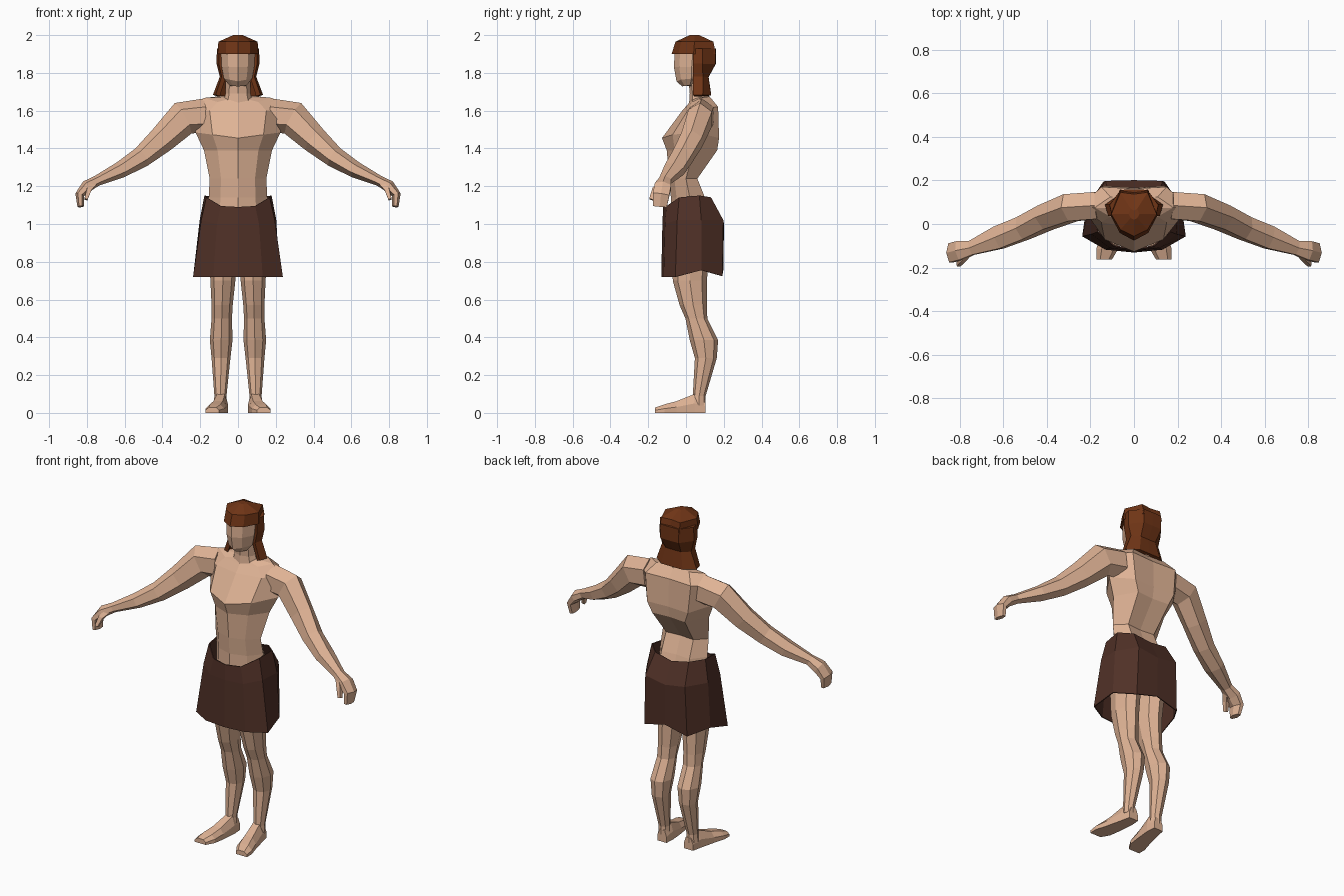
import bpy, bmesh, math
from mathutils import Vector

if "Cube" in bpy.data.objects:
    bpy.data.objects.remove(bpy.data.objects["Cube"])


def material(name, rgb):
    m = bpy.data.materials.new(name)
    m.diffuse_color = (*rgb, 1)
    m.use_nodes = True
    m.node_tree.nodes["Principled BSDF"].inputs["Base Color"].default_value = m.diffuse_color
    return m


SKIN = material("skin", (0.74, 0.45, 0.30))
HAIR = material("hair", (0.16, 0.035, 0.008))
CLOTH = material("cloth", (0.08, 0.03, 0.02))


def loft(name, rings, mat, closed=True, caps=True, mirror=False, thick=0):
    """Skin a list of equal-length point rings with flat faces."""
    bm = bmesh.new()
    vs = [[bm.verts.new(p) for p in r] for r in rings]
    n = len(vs[0])
    for a, b in zip(vs, vs[1:]):
        for i in range(n if closed else n - 1):
            j = (i + 1) % n
            bm.faces.new((a[i], a[j], b[j], b[i]))
    if caps:
        bm.faces.new(vs[0])
        bm.faces.new(vs[-1])
    bmesh.ops.recalc_face_normals(bm, faces=bm.faces)
    me = bpy.data.meshes.new(name)
    bm.to_mesh(me)
    bm.free()
    me.materials.append(mat)
    ob = bpy.data.objects.new(name, me)
    bpy.context.collection.objects.link(ob)
    if mirror:
        ob.modifiers.new("mirror", 'MIRROR').use_mirror_merge = False
    if thick:
        s = ob.modifiers.new("thickness", 'SOLIDIFY')
        s.thickness, s.offset = thick, 0
    return ob


def symmetric(half):
    """Complete a half outline across x = 0."""
    return half + [(-x, y, z) for x, y, z in reversed(half) if x > 0]


def body_ring(z, w, yf, ys, yb, dz=0, zb=None):
    """Eight-sided slice: front ridge, sides, flat back."""
    zb = z if zb is None else zb
    return symmetric([(0, yf, z), (w * .6, yf + .3 * (ys - yf), z + dz * .6),
                      (w, ys, (z + zb) / 2 + dz), (w * .6, yb, zb), (0, yb - .008, zb)])


def oval(x, y, z, rx, ry, n=8):
    return [(x + rx * math.cos(2 * math.pi * i / n),
             y + ry * math.sin(2 * math.pi * i / n), z) for i in range(n)]


def limb(path, n=6):
    """Rings square to a path of (x, y, z, depth radius, height radius)."""
    pts = [Vector(p[:3]) for p in path]
    rings = []
    for i, p in enumerate(path):
        t = (pts[min(i + 1, len(pts) - 1)] - pts[max(i - 1, 0)]).normalized()
        u = (Vector((0, 1, 0)) - t * t.y).normalized()
        v = t.cross(u)
        angles = [2 * math.pi * (k + .5) / n for k in range(n)]
        rings.append([pts[i] + u * p[3] * 1.1 * math.cos(a) + v * p[4] * math.sin(a)
                      for a in angles])
    return rings


# Torso with chest ridge, narrow waist and wide shoulders
loft("torso", [body_ring(*r) for r in (
    (0.98, .165, -.08, .03, .15),
    (1.14, .155, -.08, .02, .10),
    (1.24, .15, -.088, .0, .06),
    (1.39, .18, -.102, .04, .165),
    (1.455, .225, -.127, .06, .175, .03),
    (1.60, .25, -.02, .075, .17, .0, 1.62),
    (1.64, .18, .015, .075, .125, .01, 1.675),
    (1.66, .085, .025, .07, .11, .0, 1.68))], SKIN)

# Neck and head
loft("neck", [oval(0, .07, 1.62, .085, .055), oval(0, .07, 1.69, .066, .05),
              oval(0, .06, 1.80, .064, .05)], SKIN)
loft("head", [body_ring(*r) for r in (
    (1.728, .045, -.02, .02, .05, .005),
    (1.755, .075, -.05, .03, .08, .015),
    (1.83, .086, -.064, .03, .12),
    (1.95, .092, -.058, .04, .14))], SKIN)

# Hair: skull cap and flared curtain round the back
loft("hair_cap", [body_ring(*r) for r in (
    (1.90, .108, -.076, .04, .158),
    (1.965, .104, -.056, .045, .145),
    (2.0, .025, .02, .045, .07))], HAIR)
loft("hair_back", [symmetric([(w * .88, .04, z), (w, .085, z), (w * .55, yb, z), (0, yb, z)])
                   for z, w, yb in ((1.93, .10, .146), (1.85, .102, .146), (1.78, .085, .108),
                                    (1.68, .122, .122))],
     HAIR, closed=False, caps=False, thick=.024)

# Arm, flowing into a drooping mitten hand
loft("arm", limb([(.17, .085, 1.575, .065, .09), (.29, .075, 1.56, .066, .092),
                  (.405, .03, 1.445, .06, .072), (.51, -.02, 1.355, .056, .056),
                  (.62, -.062, 1.288, .055, .044), (.745, -.11, 1.23, .034, .028),
                  (.80, -.122, 1.20, .046, .032), (.838, -.132, 1.155, .046, .024),
                  (.833, -.138, 1.092, .038, .017)]), SKIN, mirror=True)
loft("thumb", limb([(.765, -.135, 1.21, .02, .018), (.79, -.165, 1.18, .018, .018),
                    (.805, -.185, 1.13, .013, .012)], 4), SKIN, mirror=True)

# Leg with knee, calf and ankle
loft("leg", [oval(*r) for r in (
    (.085, .085 - .05, 1.02, .08, .11), (.08, .02, .70, .066, .09),
    (.084, .038, .57, .056, .072), (.086, .055, .50, .054, .058),
    (.089, .095, .385, .06, .075), (.09, .105, .29, .05, .058),
    (.093, .07, .09, .032, .034), (.093, .07, .04, .036, .034))], SKIN, mirror=True)

# Foot turned slightly outwards
loft("foot", [[(x - w, y, 0), (x + w, y, 0), (x + w, y, h * .5),
               (x + w * .5, y, h), (x - w * .6, y, h), (x - w, y, h * .5)]
              for x, y, w, h in ((.088, .102, .03, .07), (.092, .045, .038, .10),
                                 (.108, -.05, .045, .062), (.123, -.115, .05, .045),
                                 (.137, -.163, .036, .028))], SKIN, mirror=True)

# Wrap skirt, open below, with an uneven hem
skirt_top = [(0, -.118, 1.09), (.09, -.10, 1.095), (.165, -.035, 1.14),
             (.175, .07, 1.15), (.11, .13, 1.14), (0, .14, 1.12)]
skirt_hip = [(0, -.122, 1.0), (.11, -.108, 1.0), (.192, -.045, 1.02),
             (.20, .08, 1.02), (.13, .195, 1.02), (0, .198, 1.0)]
skirt_hem = [(0, -.128, .72), (.13, -.115, .72), (.235, -.055, .72),
             (.215, .08, .755), (.14, .19, .725), (0, .195, .76)]
loft("skirt", [symmetric(r) for r in (skirt_top, skirt_hip, skirt_hem)],
     CLOTH, caps=False, thick=.006)
